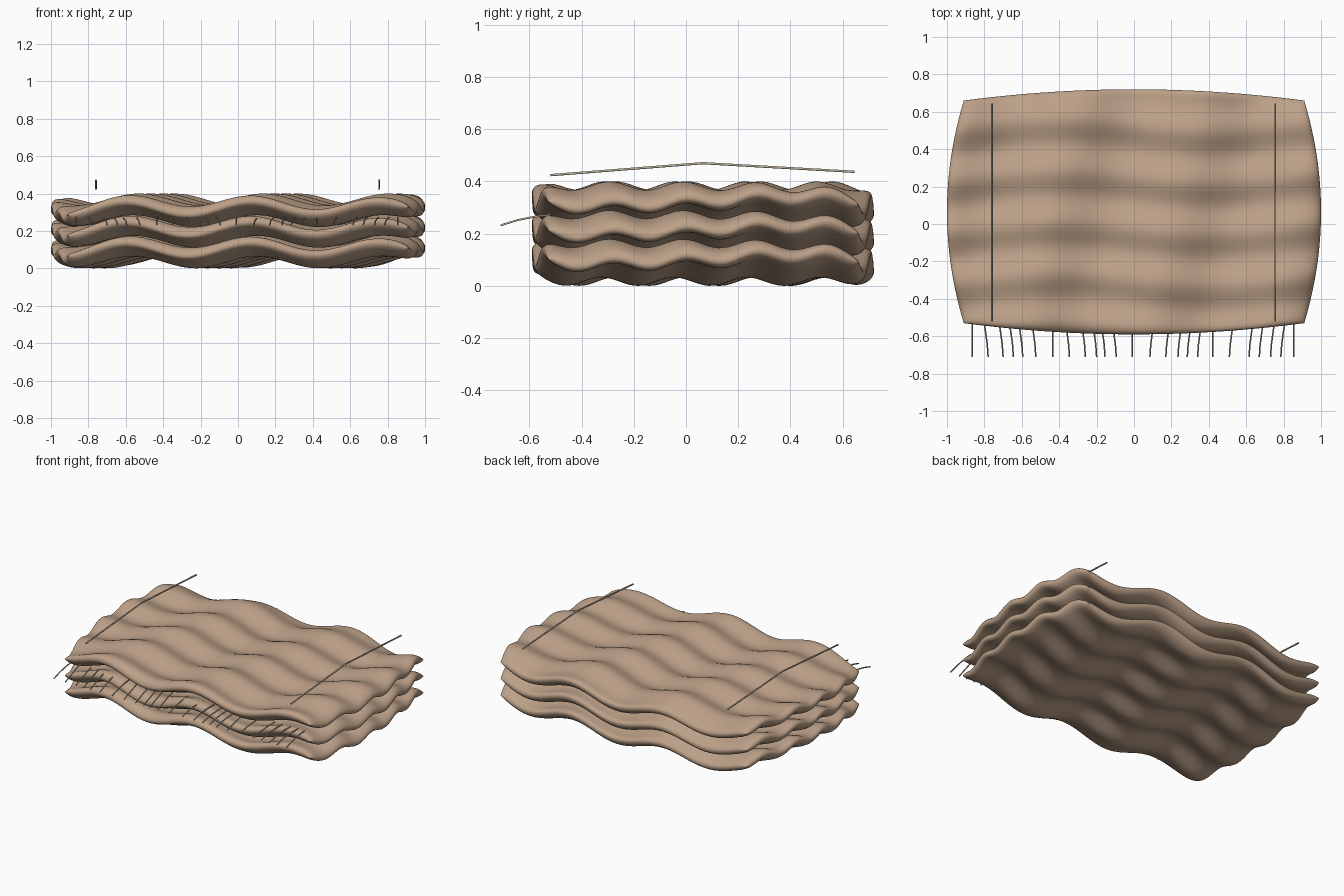
import bpy, bmesh
from math import sin, cos, pi, sqrt

if "Cube" in bpy.data.objects:
    bpy.data.objects.remove(bpy.data.objects["Cube"])


def material(name, rgb):
    m = bpy.data.materials.new(name)
    m.use_nodes = True
    m.diffuse_color = (*rgb, 1)
    m.node_tree.nodes["Principled BSDF"].inputs["Base Color"].default_value = (*rgb, 1)
    return m


wool = material("tan wool", (0.50, 0.35, 0.245))
cord = material("pale cord", (0.50, 0.43, 0.33))

MID_Y = 0.065
HALF = 0.042
NX, NY = 96, 96


def ripple(x, y):
    # Broad slanted folds plus narrow cross ripples
    broad = 0.032 * cos(2 * pi / 0.67 * (x - 0.07 - 0.23 * (y + 0.58)))
    return broad + 0.016 * cos(2 * pi / 0.275 * (y + 0.02 + 0.03 * sin(4 * x)))


def blanket(name, z):
    # Pillow-shaped sheet: two rippled skins joined at a rounded rim
    bm = bmesh.new()
    skins = {1: {}, -1: {}}
    for i in range(NX + 1):
        for j in range(NY + 1):
            u = sin(pi / 2 * (2 * i / NX - 1))
            v = sin(pi / 2 * (2 * j / NY - 1))
            x = u * (1 - 0.09 * v * v)
            y = MID_Y + v * (0.655 - 0.06 * u * u)
            rim = i in (0, NX) or j in (0, NY)
            h = 0 if rim else HALF * sqrt((1 - abs(u) ** 24) * (1 - abs(v) ** 18))
            for side, skin in skins.items():
                if rim and side < 0:
                    skin[i, j] = skins[1][i, j]
                else:
                    skin[i, j] = bm.verts.new((x, y, z + ripple(x, y) + side * h))
    for side, s in skins.items():
        for i in range(NX):
            for j in range(NY):
                loop = [s[i, j], s[i + 1, j], s[i + 1, j + 1], s[i, j + 1]]
                bm.faces.new(loop[::side])
    mesh = bpy.data.meshes.new(name)
    bm.to_mesh(mesh)
    bm.free()
    mesh.materials.append(wool)
    mesh.shade_smooth()
    bpy.context.collection.objects.link(bpy.data.objects.new(name, mesh))


def strands(name, paths, radius, kind="POLY"):
    # Thin round cords swept along each path
    curve = bpy.data.curves.new(name, "CURVE")
    curve.dimensions = "3D"
    curve.bevel_depth = radius
    curve.bevel_resolution = 1
    curve.use_fill_caps = True
    for path in paths:
        spline = curve.splines.new(kind)
        spline.points.add(len(path) - 1)
        for point, co in zip(spline.points, path):
            point.co = (*co, 1)
    curve.materials.append(cord)
    bpy.context.collection.objects.link(bpy.data.objects.new(name, curve))


# Stack of three blankets
for name, z in (("bottom_blanket", 0.09), ("middle_blanket", 0.20), ("top_blanket", 0.31)):
    blanket(name, z)

# Bent cords over the stack
for name, x in (("left_cord", 0.755), ("right_cord", -0.76)):
    strands(name, [[(x, -0.52, 0.424), (x, MID_Y, 0.47), (x, 0.645, 0.437)]], 0.005)

# Fringe along the front edge
fringe_x = [-0.865, -0.78, -0.70, -0.645, -0.595, -0.525, -0.435, -0.345, -0.26, -0.20, -0.155,
            -0.095, -0.01, 0.085, 0.17, 0.235, 0.285, 0.34, 0.42, 0.51, 0.615, 0.67, 0.73, 0.785, 0.855]
fringe = []
for k, x in enumerate(fringe_x):
    sway = 0 if k % 6 == 0 else (0.022 if x < 0 else -0.022)
    fringe.append([(x - sway, -0.52, 0.272), (x - sway * 0.6, -0.58, 0.265),
                   (x - sway * 0.2, -0.645, 0.252), (x, -0.71, 0.232)])
strands("front_fringe", fringe, 0.004)
